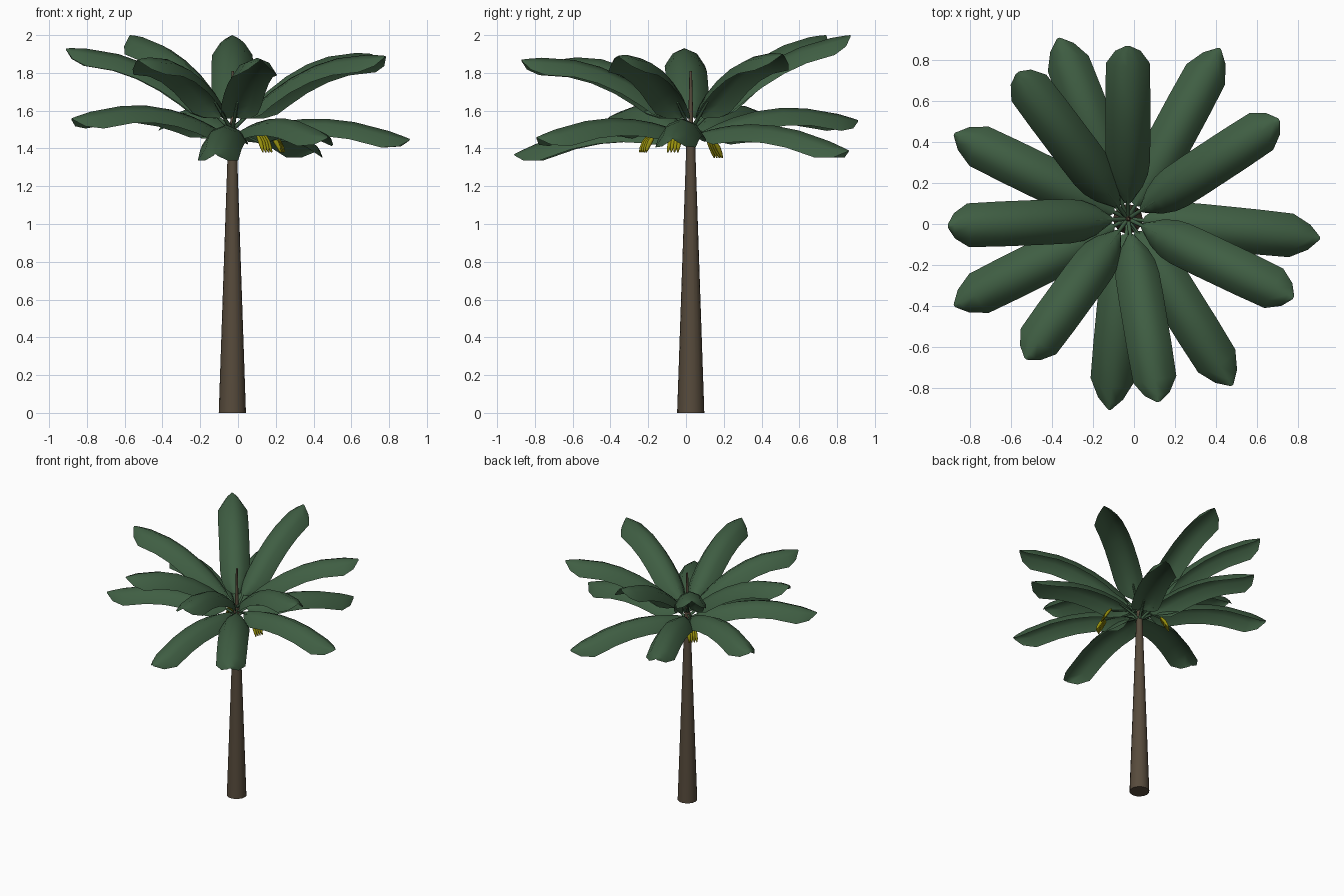
import bpy, bmesh, math
from mathutils import Vector

if "Cube" in bpy.data.objects:
    bpy.data.objects.remove(bpy.data.objects["Cube"])

CX, CY = -0.03, 0.025


def material(name, col):
    m = bpy.data.materials.new(name)
    m.diffuse_color = (*col, 1)
    m.use_nodes = True
    m.node_tree.nodes["Principled BSDF"].inputs["Base Color"].default_value = m.diffuse_color
    return m


BARK = material("bark", (0.095, 0.070, 0.045))
GREEN = material("leaf_green", (0.050, 0.112, 0.056))
YELLOW = material("fruit_yellow", (0.30, 0.27, 0.004))


def make(name, bm, mat):
    me = bpy.data.meshes.new(name)
    bm.to_mesh(me)
    bm.free()
    me.materials.append(mat)
    ob = bpy.data.objects.new(name, me)
    bpy.context.collection.objects.link(ob)
    for p in me.polygons:
        p.use_smooth = len(p.vertices) <= 4
    return ob


def tube(bm, pts, radii, n):
    """Closed round tube through pts with a radius at each point."""
    rings = []
    for i, p in enumerate(pts):
        d = (pts[min(i + 1, len(pts) - 1)] - pts[max(i - 1, 0)]).normalized()
        s = d.cross(Vector((0, 0, 1)))
        s = s.normalized() if s.length > 1e-4 else Vector((1, 0, 0))
        u = s.cross(d)
        rings.append([bm.verts.new(p + radii[i] * (math.cos(a) * s + math.sin(a) * u))
                      for a in (2 * math.pi * k / n for k in range(n))])
    for a, b in zip(rings, rings[1:]):
        for k in range(n):
            bm.faces.new((a[k], a[(k + 1) % n], b[(k + 1) % n], b[k]))
    bm.faces.new(rings[0][::-1])
    bm.faces.new(rings[-1])
    bmesh.ops.recalc_face_normals(bm, faces=bm.faces)


def bezier(p, t):
    return p[0] * (1 - t) ** 2 + p[1] * 2 * t * (1 - t) + p[2] * t * t


# Trunk and central shoot
bm = bmesh.new()
tube(bm, [Vector((CX, CY, z)) for z in (0, 1.52)], [0.072, 0.02], 16)
make("trunk", bm, BARK)
bm = bmesh.new()
tube(bm, [Vector((CX + 0.002, CY, z)) for z in (1.5, 1.81)], [0.014, 0.007], 8)
make("shoot", bm, BARK)

# Blade outline (position along leaf, half width) and arched section (side, drop)
OUTLINE = [(0.03, 0.022), (0.08, 0.072), (0.14, 0.098), (0.22, 0.108), (0.36, 0.11),
           (0.52, 0.11), (0.68, 0.11), (0.88, 0.107), (0.965, 0.062), (1.0, 0.010)]
SECTION = [(-1, 0.092), (-0.6, 0.027), (0, 0), (0.6, 0.027), (1, 0.092)]


def leaf(name, x, y, z, ctrl_z, base_z):
    centre, tip = Vector((CX, CY, base_z)), Vector((x, y, z))
    d = Vector((x - CX, y - CY, 0))
    p0 = centre + d.normalized() * 0.05
    p1 = centre + d * 0.5
    p1.z = ctrl_z
    path = (p0, p1, tip)
    side = Vector((-d.y, d.x, 0)).normalized()
    bm = bmesh.new()
    rows = []
    for t, w in OUTLINE:
        tan = ((p1 - p0) * (1 - t) + (tip - p1) * t).normalized()
        up = tan.cross(side)
        c = bezier(path, t)
        rows.append([bm.verts.new(c + side * w * s - up * drop * min(1, w / 0.1))
                     for s, drop in SECTION])
    for a, b in zip(rows, rows[1:]):
        for k in range(len(SECTION) - 1):
            bm.faces.new((a[k], b[k], b[k + 1], a[k + 1]))
    make(name, bm, GREEN)
    # Leaf stalk
    bm = bmesh.new()
    low = Vector((CX, CY, base_z - 0.05))
    tube(bm, [low, p0 - Vector((0, 0, 0.01)), bezier(path, 0.14) - Vector((0, 0, 0.008))],
         [0.011, 0.010, 0.006], 6)
    make(name + "_stalk", bm, GREEN)


# Upper ring of raised leaves: tip x, y, z and bend height
UPPER = [(-0.03, 0.87, 2.00, 1.96), (-0.57, 0.74, 2.00, 1.98), (-0.91, -0.01, 1.93, 1.95),
         (-0.53, -0.66, 1.87, 1.95), (0.12, -0.87, 1.87, 1.94), (0.78, -0.36, 1.89, 1.94),
         (0.71, 0.51, 1.90, 1.95)]
# Lower ring of drooping leaves
LOWER = [(0.42, 0.86, 1.39, 1.61), (-0.37, 0.91, 1.55, 1.71), (-0.88, 0.44, 1.56, 1.73),
         (-0.88, -0.40, 1.56, 1.73), (-0.12, -0.91, 1.37, 1.61), (0.48, -0.79, 1.46, 1.65),
         (0.91, -0.07, 1.45, 1.65)]
for i, l in enumerate(UPPER):
    leaf(f"upper_leaf_{i + 1}", *l, 1.55)
for i, l in enumerate(LOWER):
    leaf(f"lower_leaf_{i + 1}", *l, 1.48)

# Hanging fruit bunches, each a fan of curved fruit on a stalk
for i, (x, y, z) in enumerate([(0.12, -0.18, 1.47), (0.18, -0.05, 1.47), (-0.14, 0.13, 1.44)]):
    top = Vector((x, y, z))
    out = Vector((x - CX, y - CY, 0)).normalized()
    side = Vector((-out.y, out.x, 0))
    bm = bmesh.new()
    for k in (-1.5, -0.5, 0.5, 1.5):
        s = top + side * k * 0.016
        path = (s, s + out * 0.035 + Vector((0, 0, -0.03)),
                s + out * 0.06 + side * k * 0.003 + Vector((0, 0, -0.09)))
        tube(bm, [bezier(path, t) for t in (0, 0.2, 0.5, 0.8, 1)],
             [0.004, 0.010, 0.013, 0.010, 0.004], 6)
    make(f"fruit_bunch_{i + 1}", bm, YELLOW)
    bm = bmesh.new()
    tube(bm, [Vector((CX, CY, 1.48)), Vector((CX, CY, 0)) * 0.5 + Vector((x, y, 0)) * 0.5
              + Vector((0, 0, 1.49)), top], [0.007, 0.006, 0.005], 6)
    make(f"fruit_stalk_{i + 1}", bm, GREEN)
